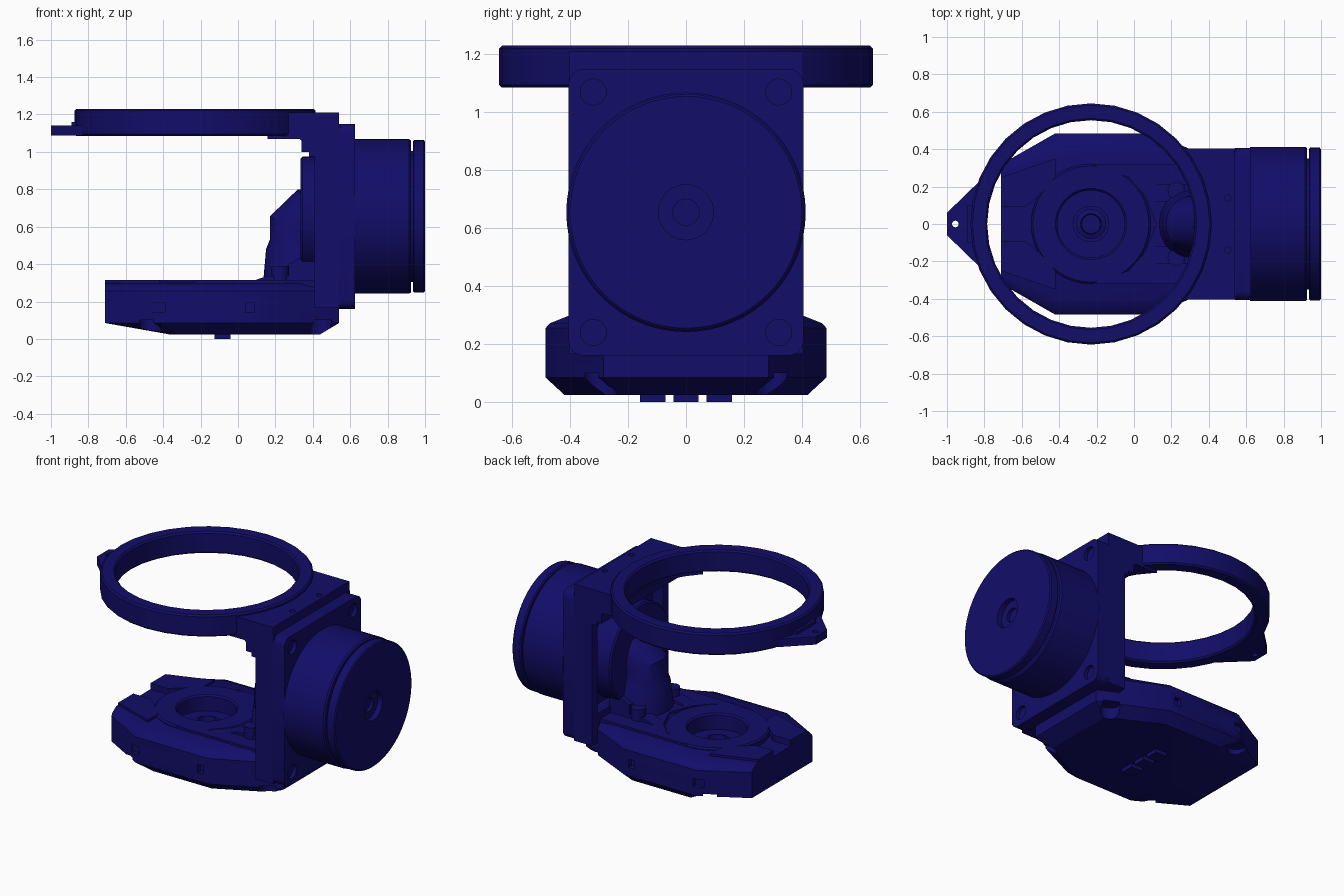
import bpy, bmesh
from math import cos, sin, pi, radians

if "Cube" in bpy.data.objects:
    bpy.data.objects.remove(bpy.data.objects["Cube"])

mat = bpy.data.materials.new("dark_blue")
mat.diffuse_color = (0.006, 0.004, 0.14, 1)
mat.use_nodes = True
mat.node_tree.nodes["Principled BSDF"].inputs["Base Color"].default_value = mat.diffuse_color
CX, MZ = -0.23, 0.655      # ring / bowl axis x, motor axis z


def finish(name, bm):
    bmesh.ops.remove_doubles(bm, verts=bm.verts, dist=1e-5)
    bmesh.ops.recalc_face_normals(bm, faces=bm.faces)
    me = bpy.data.meshes.new(name)
    bm.to_mesh(me)
    bm.free()
    me.materials.append(mat)
    ob = bpy.data.objects.new(name, me)
    bpy.context.collection.objects.link(ob)
    return ob


def loft(name, rings, caps=True):
    bm = bmesh.new()
    vs = [[bm.verts.new(p) for p in r] for r in rings]
    n = len(vs[0])
    pairs = list(zip(vs, vs[1:])) + ([] if caps else [(vs[-1], vs[0])])
    for a, b in pairs:
        for i in range(n):
            bm.faces.new((a[i], a[(i + 1) % n], b[(i + 1) % n], b[i]))
    if caps:
        bm.faces.new(vs[0])
        bm.faces.new(vs[-1])
    return finish(name, bm)


def place(axis, p, q, h):
    return {"x": (h, p, q), "y": (p, h, q), "z": (p, q, h)}[axis]


def prism(name, pts, a, b, axis="z"):
    return loft(name, [[place(axis, p, q, h) for p, q in pts] for h in (a, b)])


def box(name, x0, x1, y0, y1, z0, z1):
    return prism(name, [(x0, y0), (x1, y0), (x1, y1), (x0, y1)], z0, z1)


def circle(p, q, r, n=32):
    return [(p + r * cos(2 * pi * i / n), q + r * sin(2 * pi * i / n)) for i in range(n)]


def lathe(name, prof, c, axis="z", n=48, caps=True):
    return loft(name, [[place(axis, p, q, h) for p, q in circle(*c, r, n)]
                       for r, h in prof], caps)


def disc(name, p, q, r, a, b, axis="z", n=32):
    return prism(name, circle(p, q, r, n), a, b, axis)


def cut(ob, *cutters):
    for c in cutters:
        m = ob.modifiers.new("cut", "BOOLEAN")
        m.operation, m.solver, m.object = "DIFFERENCE", "EXACT", c
        bpy.context.view_layer.objects.active = ob
        bpy.ops.object.modifier_apply(modifier=m.name)
        bpy.data.objects.remove(c, do_unlink=True)


def mirrored(half, z):
    # half outline at y > 0 closed with its reflection
    return [(x, y, z) for x, y in half] + [(x, -y, z) for x, y in reversed(half)]


# Base tray: elongated octagon with sloped underside and bevelled top
full = [(-0.71, 0.32), (-0.42, 0.485), (0.12, 0.485), (0.54, 0.285)]
soft = [(-0.71, 0.31), (-0.415, 0.47), (0.115, 0.47), (0.54, 0.27)]
inner = [(-0.71, 0.27), (-0.40, 0.40), (0.10, 0.40), (0.54, 0.25)]
under = [(-0.37, 0.27), (-0.33, 0.42), (0.10, 0.42), (0.44, 0.25)]
base = loft("base_tray", [mirrored(under, 0.025), mirrored(full, 0.085),
                          mirrored(full, 0.255), mirrored(soft, 0.272),
                          mirrored(inner, 0.30)])
cut(base, disc("c", CX, 0, 0.18, 0.21, 0.5),
    disc("c", CX, 0, 0.095, 0.16, 0.5),
    prism("c", [(-0.8, -0.09), (-0.58, -0.09), (-0.5, -0.16), (-0.5, 0.16),
                (-0.58, 0.09), (-0.8, 0.09)], 0.275, 0.5))
for s in (1, -1):
    for x0, x1 in ((-0.46, -0.39), (0.04, 0.085)):
        cut(base, box("c", x0, x1, min(s * 0.455, s * 0.6), max(s * 0.455, s * 0.6), 0.14, 0.195))
    for x, y in ((-0.47, 0.41), (0.44, 0.30)):
        cut(base, disc("c", x, s * y, 0.06, -0.1, 0.10, n=16))

# Raised rims on the tray top
lathe("bowl_rim", [(0.18, 0.25), (0.18, 0.305), (0.19, 0.315), (0.31, 0.315),
                   (0.32, 0.305), (0.32, 0.25)], (CX, 0), caps=False)
for s, side in ((1, "left"), (-1, "right")):
    prism("tray_corner_" + side, [(-0.71, s * 0.09), (-0.58, s * 0.09), (-0.5, s * 0.16),
                                  (-0.42, s * 0.25), (-0.42, s * 0.35), (-0.71, s * 0.25)], 0.27, 0.315)
    prism("tray_web_" + side, [(CX, s * 0.32), (0.42, s * 0.32), (0.42, 0), (0.12, 0),
                               (0.06, s * 0.15), (-0.03, s * 0.25)], 0.27, 0.315)
    # Screw bosses and small fairings beside the neck
    disc("neck_boss_" + side, 0.225, s * 0.18, 0.045, 0.30, 0.39)
    prism("neck_fairing_" + side, [(0.08, 0.31), (0.15, 0.335), (0.27, 0.34), (0.27, 0.40),
                                   (0.42, 0.48), (0.42, 0.31)], s * 0.12, s * 0.21, "y")
# Hub in the bottom of the bowl
lathe("bowl_hub", [(0.08, 0.15), (0.08, 0.225), (0.055, 0.235), (0.05, 0.20)], (CX, 0))

# Plain foot pads under the tray
for i in (-1, 0, 1):
    box("foot_pad", -0.125, -0.04, i * 0.115 - 0.044, i * 0.115 + 0.044, 0, 0.04)

# Upright wall with a shallow pocket on the inner face
wall = box("upright_wall", 0.41, 0.545, -0.403, 0.403, 0.165, 1.15)
cut(wall, box("c", 0.3, 0.49, -0.345, 0.345, 0.36, 1.0))
lathe("wall_collar", [(0.31, 0.335), (0.32, 0.345), (0.32, 0.5), (0.1, 0.5),
                      (0.1, 0.335)], (0, MZ), "x", caps=False)

# Elbow neck: rings given by outer point, inner point and half width
neck = []
for (x0, z0), (x1, z1), w in (((0.135, 0.31), (0.50, 0.31), 0.195), ((0.15, 0.48), (0.49, 0.47), 0.17),
                              ((0.17, 0.53), (0.47, 0.50), 0.155), ((0.17, 0.655), (0.45, 0.51), 0.15),
                              ((0.32, 0.80), (0.45, 0.51), 0.15), ((0.50, 0.80), (0.50, 0.51), 0.15)):
    neck.append([((x0 + x1) / 2 + (x0 - x1) / 2 * c, w * s, (z0 + z1) / 2 + (z0 - z1) / 2 * c)
                 for c, s in circle(0, 0, 1, 32)])
loft("elbow_neck", neck)

# Motor mounting flange with rounded corners and bolt recesses
pts = []
for k, (y, z) in enumerate(((0.355, 1.10), (-0.355, 1.10), (-0.355, 0.21), (0.355, 0.21))):
    pts += [(y + 0.05 * cos(radians(90 * k + a)), z + 0.05 * sin(radians(90 * k + a)))
            for a in (0, 22.5, 45, 67.5, 90)]
flange = prism("motor_flange", pts, 0.54, 0.625, "x")
for y in (-0.32, 0.32):
    for z in (0.24, 1.07):
        cut(flange, disc("c", y, z, 0.045, 0.60, 0.7, "x", 24))

# Motor: body, narrow gap, end cap with stepped centre hole
lathe("motor_body", [(0.413, 0.62), (0.413, 0.915), (0.405, 0.925), (0.35, 0.925),
                     (0.35, 0.94)], (0, MZ), "x", 64)
lathe("motor_cap", [(0.35, 0.935), (0.40, 0.935), (0.408, 0.942), (0.408, 0.993),
                    (0.40, 1.0), (0.095, 1.0), (0.095, 0.965), (0.045, 0.965),
                    (0.045, 0.945)], (0, MZ), "x", 64)

# Top ring
lathe("top_ring", [(0.555, 1.095), (0.555, 1.22), (0.565, 1.23), (0.635, 1.23),
                   (0.645, 1.22), (0.645, 1.095), (0.635, 1.085), (0.565, 1.085)],
      (CX, 0), n=32, caps=False)

# Bracket joining the ring to the wall, profiled from the side
bracket = prism("ring_bracket", [(0.15, 1.07), (0.33, 1.07), (0.34, 1.06), (0.34, 1.0),
                                 (0.38, 1.0), (0.38, 0.975), (0.41, 0.975), (0.54, 0.975),
                                 (0.54, 1.21), (0.15, 1.21)], -0.403, 0.403, "y")
cut(bracket, disc("c", CX, 0, 0.56, 0.9, 1.4),
    disc("c", 0.5, 0.14, 0.018, 1.17, 1.4, n=16),
    disc("c", 0.5, -0.14, 0.018, 1.17, 1.4, n=16))

# Pointed tab on the free side of the ring
tab = prism("ring_tab", [(-1.0, -0.06), (-0.83, -0.225), (-0.80, 0), (-0.83, 0.225),
                         (-1.0, 0.06)], 1.088, 1.14)
cut(tab, disc("c", -0.955, 0, 0.018, 1.0, 1.3, n=16))
box("tab_step", -0.89, -0.82, -0.10, 0.10, 1.10, 1.16)

# Smooth curved faces, keep edges sharp
bpy.ops.object.select_all(action="SELECT")
bpy.context.view_layer.objects.active = tab
bpy.ops.object.shade_smooth_by_angle(angle=radians(30))
